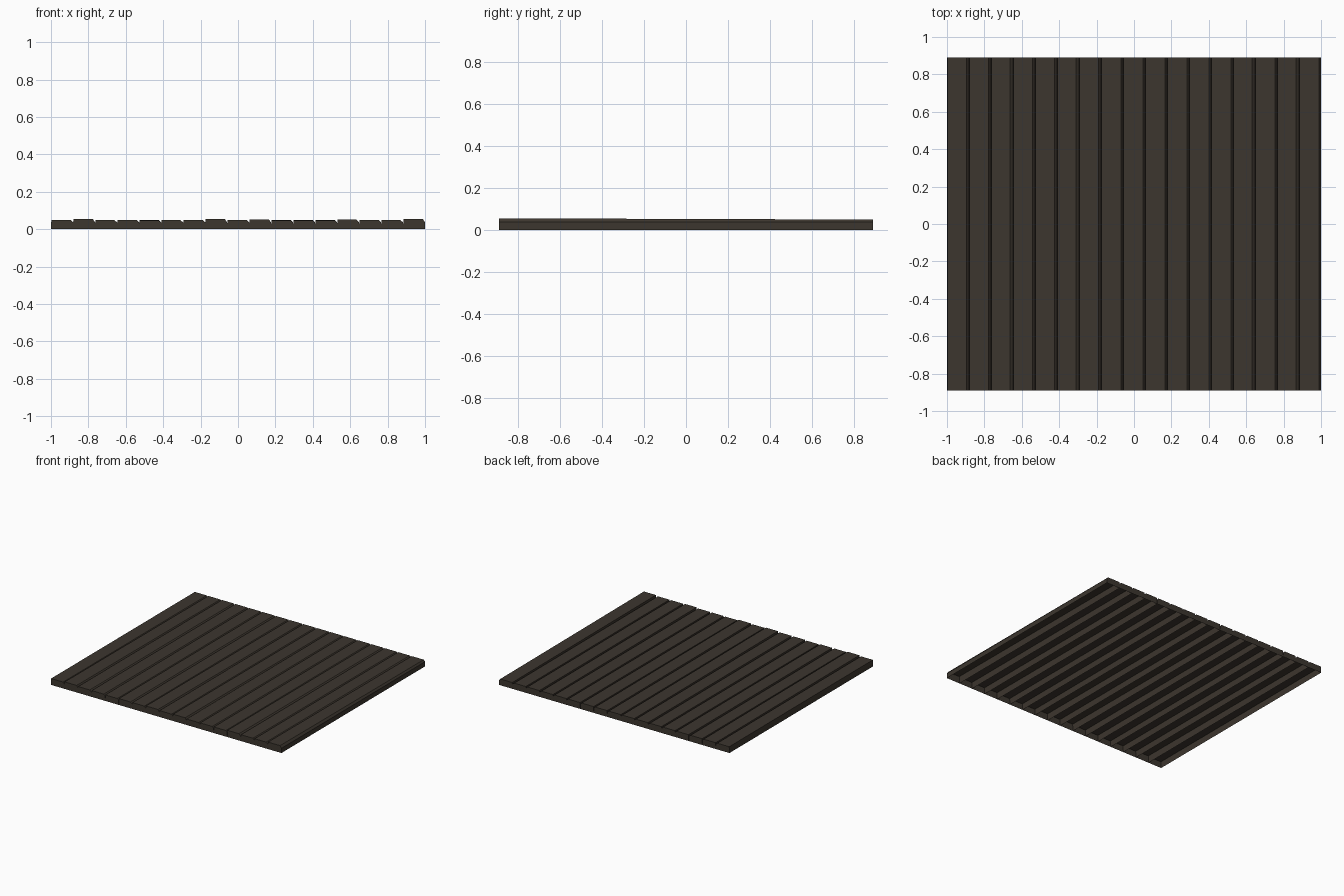
import bpy, bmesh

if "Cube" in bpy.data.objects:
    bpy.data.objects.remove(bpy.data.objects["Cube"])

COUNT = 17
PITCH = 2.0 / COUNT
HALF_Y = 0.89

# One dark stained wood colour
wood = bpy.data.materials.new("dark brown wood")
wood.diffuse_color = (0.046, 0.037, 0.028, 1.0)
wood.use_nodes = True
wood.node_tree.nodes["Principled BSDF"].inputs["Base Color"].default_value = wood.diffuse_color

# Height of each plank at the front end (planks level out towards the back)
FRONT_H = [.050, .055, .050, .050, .047, .050, .050, .055, .050,
           .053, .047, .048, .048, .053, .050, .050, .055]
BACK_H = 0.049
WIDE = {2, 5, 13, 15}        # planks with a wider worn edge


def plank(i):
    """Open-bottomed plank shell: upright left edge, bevelled right edge."""
    x0 = -1 + i * PITCH
    x1 = x0 + PITCH
    bevel = 0.016 if i in WIDE else 0.012
    bm = bmesh.new()
    rings = []
    for y, h in ((-HALF_Y, FRONT_H[i]), (HALF_Y, BACK_H)):
        profile = [(x0, 0), (x0 + 0.002, h), (x1 - bevel, h),
                   (x1, 0.037), (x1, 0)]
        rings.append([bm.verts.new((x, y, z)) for x, z in profile])
    front, back = rings
    # left wall, top, bevel and right wall
    for k in range(4):
        bm.faces.new((front[k], back[k], back[k + 1], front[k + 1]))
    # end caps
    bm.faces.new(front)
    bm.faces.new(back[::-1])
    mesh = bpy.data.meshes.new("plank")
    bm.to_mesh(mesh)
    bm.free()
    mesh.materials.append(wood)
    obj = bpy.data.objects.new(f"floor_plank_{i + 1:02d}", mesh)
    bpy.context.collection.objects.link(obj)


for i in range(COUNT):
    plank(i)
